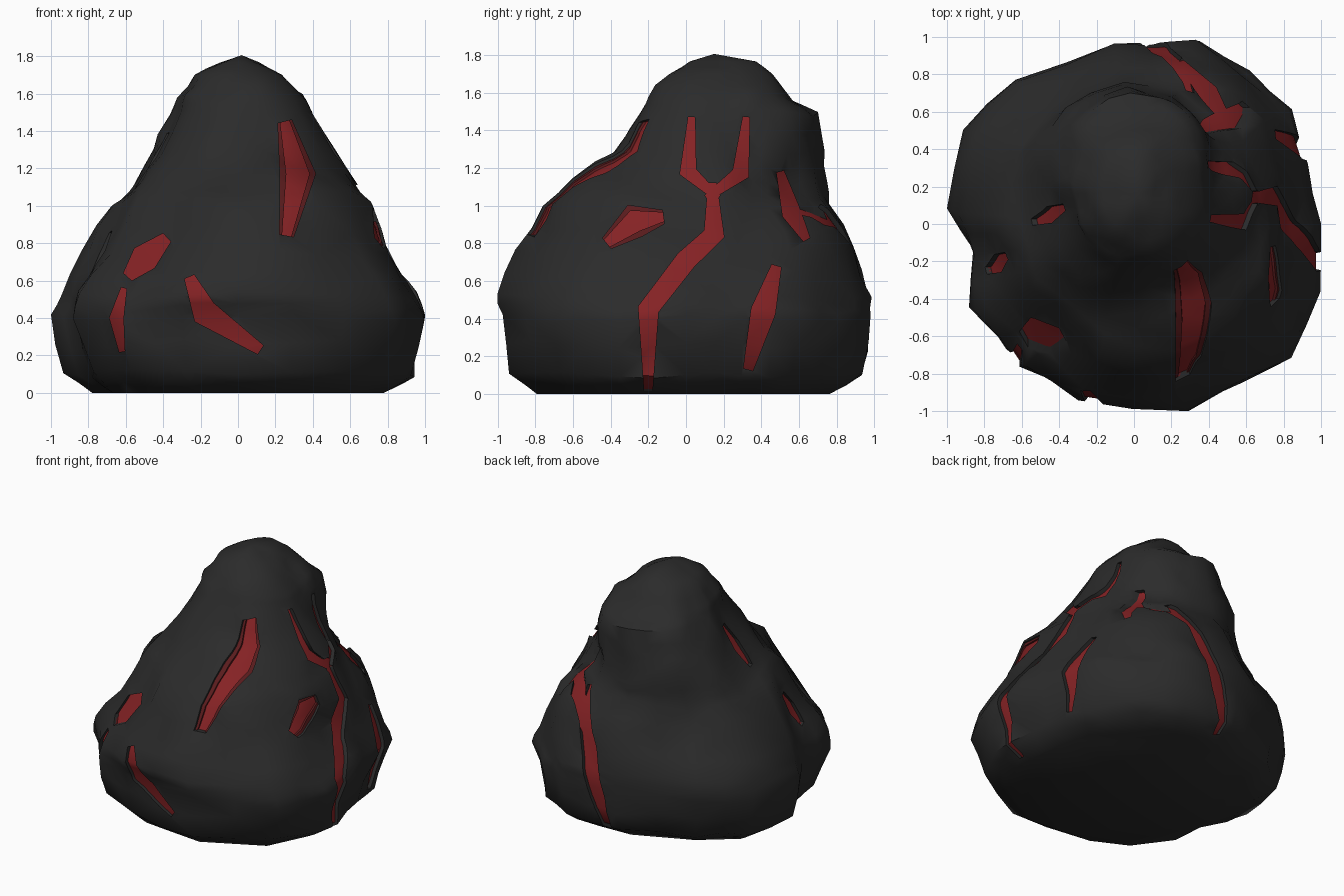
import bpy, bmesh, math
from mathutils import Vector, noise

if "Cube" in bpy.data.objects:
    bpy.data.objects.remove(bpy.data.objects["Cube"])


def material(name, rgb):
    m = bpy.data.materials.new(name)
    m.diffuse_color = (*rgb, 1)
    m.use_nodes = True
    m.node_tree.nodes["Principled BSDF"].inputs["Base Color"].default_value = m.diffuse_color
    return m


ROCK = material("black rock", (0.024, 0.024, 0.024))
LAVA = material("red lava", (0.235, 0.016, 0.018))
EMBER = material("dark ember", (0.10, 0.011, 0.012))

# Plan outline of the boulder, counter-clockwise from the right
OUTLINE = [(1, 0), (.92, .32), (.84, .62), (.64, .86), (.35, 1), (-.1, 1), (-.62, .77),
           (-.93, .52), (-1, .08), (-.88, -.15), (-.86, -.45), (-.62, -.78), (-.3, -.94),
           (.3, -1), (.83, -.73), (1, -.38)]
# Height, then left / right / front / back extent
RINGS = [(0, -.78, .78, -.79, .76), (.1, -.92, .92, -.92, .92), (.4, -1, 1, -.97, .98),
         (.52, -.97, .95, -1, .97), (.75, -.83, .8, -.92, .88), (1, -.69, .72, -.8, .76),
         (1.12, -.61, .65, -.6, .73), (1.3, -.47, .5, -.41, .71), (1.5, -.36, .4, -.26, .68),
         (1.58, -.32, .37, -.2, .56), (1.7, -.22, .25, -.1, .44), (1.765, -.1, .12, .02, .36)]
# Dents and bulges: azimuth in degrees, height, spread in degrees, spread in height, amount
BUMPS = [(232, .9, 28, .25, -.18), (45, 1.15, 25, .13, -.07), (45, .82, 35, .13, .035),
         (128, 1.25, 25, .2, .06)]


def halve(points, closed=False):
    """Add a midpoint on every segment."""
    out = []
    ends = points[1:] + points[:1] if closed else points[1:]
    for a, b in zip(points, ends):
        out += [Vector(a), (Vector(a) + Vector(b)) / 2]
    return out if closed else out + [Vector(points[-1])]


def bump(u, z):
    az = math.degrees(math.atan2(u.y, u.x))
    total = 0
    for a, h, wa, wh, amount in BUMPS:
        da = (az - a + 180) % 360 - 180
        total += amount * math.exp(-(da / wa) ** 2 - ((z - h) / wh) ** 2)
    return total


def finish(bm, name, mat):
    me = bpy.data.meshes.new(name)
    bm.to_mesh(me)
    bm.free()
    me.materials.append(mat)
    ob = bpy.data.objects.new(name, me)
    bpy.context.collection.objects.link(ob)
    return ob


def boulder(name, mat, inset=0.0):
    """Stack of uneven rings with a peak; inset shrinks it along its normals."""
    bm = bmesh.new()
    plan = halve(OUTLINE, closed=True)
    n = len(plan)
    rows = []
    for z, x0, x1, y0, y1 in halve(RINGS):
        t = min(max((z - .7) / .8, 0), .8)          # rounder towards the top
        row = []
        for p in plan:
            u = p.lerp(p.normalized(), t)
            co = Vector(((x0 + x1) / 2 + u.x * (x1 - x0) / 2,
                         (y0 + y1) / 2 + u.y * (y1 - y0) / 2, z))
            if z > .02:
                d = .045 * noise.noise(co * 3.1) + .025 * noise.noise(co * 7) + bump(u, z)
                co += Vector((u.x, u.y, 0)) * d
                if z < 1.6:
                    co.z += min(.4 * z, .06) * noise.noise(co * 2.7 + Vector((5, 3, 1)))
            co.x, co.y = max(-1, min(1, co.x)), max(-1, min(1, co.y))
            row.append(bm.verts.new(co))
        rows.append(row)
    peak = bm.verts.new((.02, .15, 1.805))
    for a, b in zip(rows, rows[1:]):
        for i in range(n):
            j = (i + 1) % n
            bm.faces.new((a[i], a[j], b[j], b[i]))
    for i in range(n):
        bm.faces.new((rows[-1][i], rows[-1][(i + 1) % n], peak))
    bm.faces.new(rows[0][::-1])
    bmesh.ops.triangulate(bm, faces=bm.faces[:])
    bm.normal_update()
    if inset:
        moves = [(v, v.co - v.normal * inset) for v in bm.verts]
        for v, co in moves:
            v.co = co
            v.co.z = max(co.z, .012)
    return finish(bm, name, mat)


# Cracks seen square-on: side, width, centre line of (horizontal, z)
CRACKS = [
    ("right", .11, [(-.2, .02), (-.2, .45), (0, .71), (.15, .85), (.14, 1.12)]),  # main fissure
    ("right", .09, [(.17, 1.04), (.01, 1.18), (.03, 1.47)]),                      # its branches
    ("right", .09, [(.11, 1.04), (.29, 1.17), (.32, 1.47)]),
    ("right", .13, [(.33, .13), (.41, .44), (.48, .68)]),
    ("right", .1, [(.5, 1.18), (.56, .96), (.64, .82)]),
    ("front", .14, [(-.26, .62), (-.18, .43), (.12, .23)]),
    ("front", .15, [(-.59, .62), (-.5, .72), (-.38, .83)]),
    ("front", .075, [(-.61, .56), (-.65, .4), (-.62, .22)]),
    ("left", .09, [(.01, 1.1), (.09, 1.39)]),
    ("left", .1, [(-.25, .63), (-.17, .86)]),
    ("back", .12, [(.3, 1.0), (.16, .65), (.06, .33), (-.02, .05)]),
    ("top", .1, [(.24, .87), (.4, .7), (.51, .53)]),                              # behind the chunk
]
# Deeper hollows with an ember rim
HOLLOWS = [
    ("right", .18, [(-.42, .8), (-.27, .92), (-.12, .94)]),
    ("front", .19, [(.25, 1.45), (.32, 1.17), (.26, .84)]),
]


def carve(target, side, width, path):
    """Cut a tapering crack into target from one side, almost to the middle."""
    if len(path) == 2:
        path = halve(path)
    path = [Vector(p) for p in path]
    left, right = [], []
    for i, p in enumerate(path):
        along = (path[min(i + 1, len(path) - 1)] - path[max(i - 1, 0)]).normalized()
        half = width / 2 * (.4 if i in (0, len(path) - 1) else 1)
        off = Vector((-along.y, along.x)) * half
        left.append(p + off)
        right.append(p - off)
    pts = left + right[::-1]
    place = {"right": lambda d, h, v: (d, h, v), "left": lambda d, h, v: (-d, h, v),
             "front": lambda d, h, v: (h, -d, v), "back": lambda d, h, v: (h, d, v),
             "top": lambda d, h, v: (h, v, d + .6)}[side]
    bm = bmesh.new()
    a, b = [[bm.verts.new(place(d, h, v)) for h, v in pts] for d in (1.3, .12)]
    n = len(pts)
    bm.faces.new(a)
    bm.faces.new(b[::-1])
    for i in range(n):
        j = (i + 1) % n
        bm.faces.new((a[j], a[i], b[i], b[j]))
    bmesh.ops.recalc_face_normals(bm, faces=bm.faces[:])
    cutter = finish(bm, "crack_cutter", target.data.materials[0])
    cutter.hide_render = True
    mod = target.modifiers.new("crack", 'BOOLEAN')
    mod.operation, mod.solver, mod.object = 'DIFFERENCE', 'EXACT', cutter
    bpy.context.view_layer.objects.active = target
    bpy.ops.object.modifier_apply(modifier=mod.name)
    bpy.data.objects.remove(cutter)


# Outer rock, a thin ember layer under it, and the lava core
rock = boulder("rock_shell", ROCK)
ember = boulder("ember_layer", EMBER, .014)
lava = boulder("lava_core", LAVA, .026)
for side, width, path in CRACKS:
    carve(rock, side, width, path)
    carve(ember, side, width * 1.15, path)
for side, width, path in HOLLOWS:
    carve(rock, side, width, path)
    carve(ember, side, width * .65, path)

for ob in (rock, ember, lava):
    bpy.ops.object.select_all(action='DESELECT')
    ob.select_set(True)
    bpy.context.view_layer.objects.active = ob
    bpy.ops.object.shade_smooth_by_angle(angle=math.radians(50))
